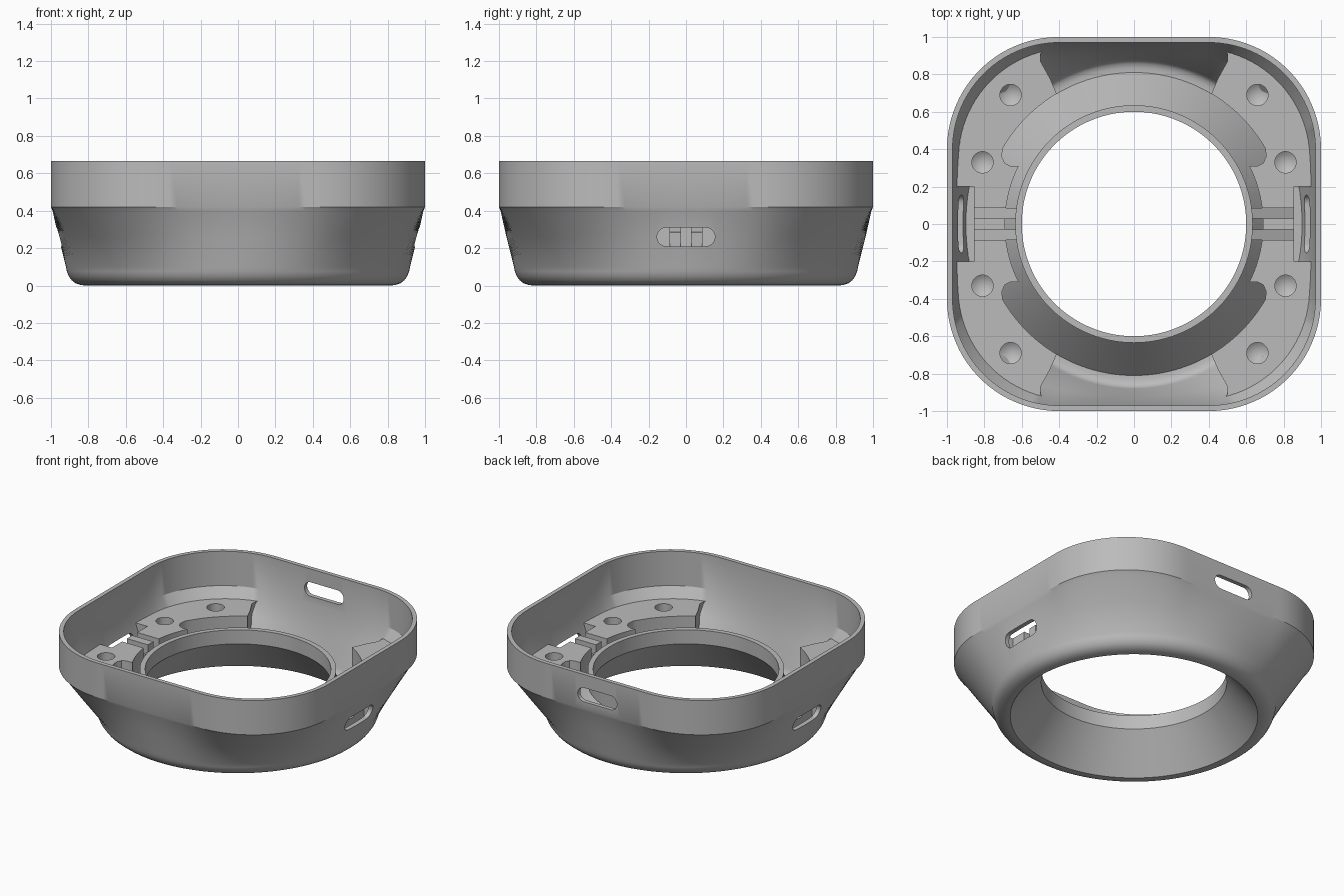
import bpy, bmesh, math
from mathutils import Matrix

if "Cube" in bpy.data.objects:
    bpy.data.objects.remove(bpy.data.objects["Cube"])

N = 180
grey = bpy.data.materials.new("mid_grey")
grey.diffuse_color = (0.5, 0.5, 0.5, 1)
grey.use_nodes = True
grey.node_tree.nodes["Principled BSDF"].inputs["Base Color"].default_value = grey.diffuse_color


def square_radius(a, half, corner):
    """Distance from the centre to a rounded square along angle a."""
    c, s = abs(math.cos(a)), abs(math.sin(a))
    flat = half - corner
    r = half / max(c, s)
    if min(c, s) * r <= flat:
        return r
    b = flat * (c + s)
    return b + math.sqrt(b * b - 2 * flat * flat + corner * corner)


def finish(name, bm):
    bmesh.ops.recalc_face_normals(bm, faces=bm.faces)
    me = bpy.data.meshes.new(name)
    bm.to_mesh(me)
    bm.free()
    me.materials.append(grey)
    ob = bpy.data.objects.new(name, me)
    bpy.context.collection.objects.link(ob)
    return ob


def loft(name, profile):
    """Closed ring; each profile point is (z, circle radius, square half, blend)."""
    bm = bmesh.new()
    rings = []
    for z, rad, half, t in profile:
        ring = []
        for i in range(N):
            a = 2 * math.pi * i / N
            r = rad * (1 - t)
            if t:
                r += t * square_radius(a, half, half - 0.4)
            ring.append(bm.verts.new((r * math.cos(a), r * math.sin(a), z)))
        rings.append(ring)
    for k, ring in enumerate(rings):
        nxt = rings[(k + 1) % len(rings)]
        for i in range(N):
            j = (i + 1) % N
            bm.faces.new((ring[i], ring[j], nxt[j], nxt[i]))
    return finish(name, bm)


def prism(name, pts, lo, hi, axis="z", turn=0):
    """Extruded outline: plan for z, (y, z) for x, (x, z) for y."""
    put = {"z": lambda u, v, w: (u, v, w),
           "x": lambda u, v, w: (w, u, v),
           "y": lambda u, v, w: (u, w, v)}[axis]
    bm = bmesh.new()
    a = [bm.verts.new(put(u, v, lo)) for u, v in pts]
    b = [bm.verts.new(put(u, v, hi)) for u, v in pts]
    bm.faces.new(a)
    bm.faces.new(b[::-1])
    for i in range(len(pts)):
        j = (i + 1) % len(pts)
        bm.faces.new((a[i], b[i], b[j], a[j]))
    bm.transform(Matrix.Rotation(turn, 4, "Z"))
    return finish(name, bm)


def cut(ob, cutter):
    mod = ob.modifiers.new("cut", "BOOLEAN")
    mod.operation, mod.solver, mod.object = "DIFFERENCE", "EXACT", cutter
    bpy.context.view_layer.objects.active = ob
    bpy.ops.object.modifier_apply(modifier=mod.name)
    bpy.data.objects.remove(cutter)


def stadium(zc, half=0.155, r=0.05):
    """Outline of a slot with round ends."""
    pts = []
    for side in (1, -1):
        for k in range(13):
            a = side * math.pi / 2 * -1 + math.pi * k / 12
            pts.append((side * (half - r) + r * math.cos(a), zc + r * math.sin(a)))
    return pts


def mirrored(pts):
    return pts + [(-x, y) for x, y in reversed(pts)]


# Shell: straight rim, loft down to a round foot, conical opening, inner collar
def inner_wall(z, off=0.0):
    return (z, 0.88 + off, 0.97 + off, min(1, (z - 0.08) / 0.34))


shell = loft("housing_shell", [
    (0.665, 0, 1, 1), (0.42, 0, 1, 1), (0.40, 0.92, 0.997, 0.93),
    (0.26, 0.92, 1, 0.5), (0.10, 0.92, 1, 0),
    (0.075, 0.915, 1, 0), (0.05, 0.905, 1, 0), (0.029, 0.89, 1, 0),
    (0.013, 0.87, 1, 0), (0.004, 0.845, 1, 0), (0, 0.82, 1, 0),
    (0, 0.80, 1, 0), (0.25, 0.60, 1, 0), (0.35, 0.60, 1, 0),
    (0.35, 0.635, 1, 0), (0.25, 0.635, 1, 0), (0.04, 0.81, 1, 0),
    (0.04, 0.835, 1, 0), (0.047, 0.857, 1, 0), (0.06, 0.872, 1, 0),
    inner_wall(0.08), inner_wall(0.25), inner_wall(0.42), inner_wall(0.665)])

# Slots: a low one in each side, a high one in the back
for k in (0, math.pi):
    cut(shell, prism("slot_cutter", stadium(0.26), 0.87, 1.1, "x", k))
cut(shell, prism("back_slot_cutter", stadium(0.52), 0.9, 1.1, "y"))

# Mounting shelf filling the space between collar and wall
shelf = loft("mounting_shelf", [
    (0.35, 0.69, 1, 0), (0.193, 0.69, 1, 0), (0.03, 0.825, 1, 0),
    (0.05, 0.875, 1, 0), inner_wall(0.08, 0.01), inner_wall(0.25, 0.01),
    inner_wall(0.35, 0.01)])

# Front and back bays and the curved pockets beside the collar
bay = mirrored([(0.40, 0.55), (0.40, 0.67), (0.415, 0.70), (0.45, 0.78),
                (0.50, 0.87), (0.50, 0.91), (0.47, 0.95), (0.47, 1.1)])
arc = [(0.81 * math.cos(math.radians(d)), 0.81 * math.sin(math.radians(d)))
       for d in range(30, 90, 3)]
pocket = mirrored([(0.60, 0.31), (0.66, 0.31), (0.69, 0.325), (0.707, 0.36)] + arc)
for k in (0, math.pi):
    cut(shelf, prism("bay_cutter", bay, -0.1, 0.5, "z", k))
    cut(shelf, prism("pocket_cutter", pocket, -0.1, 0.5, "z", k))

# Side notches behind the slots, and sloped strap grooves
notch = [(0.855, -0.2), (1.1, -0.2), (1.1, 0.2), (0.855, 0.2)]
groove = [(0.60, 0.343), (0.90, 0.184), (0.90, 0.45), (0.60, 0.45)]
bridge = [(0.625, 0.33), (0.71, 0.285), (0.71, 0.17), (0.625, 0.24)]
for k in (0, math.pi):
    cut(shelf, prism("notch_cutter", notch, 0.15, 0.5, "z", k))
    for y in (-0.085, 0.03):
        cut(shelf, prism("groove_cutter", groove, y, y + 0.055, "y", k))
        prism("strap_bridge", bridge, y, y + 0.055, "y", k)

# Blind screw holes with conical ends
for hx, hy in ((0.66, 0.69), (0.81, 0.33)):
    for sx in (1, -1):
        for sy in (1, -1):
            bm = bmesh.new()
            rings = []
            for z in (0.24, 0.45):
                rings.append([bm.verts.new((sx * hx + 0.057 * math.cos(i * math.pi / 16),
                                            sy * hy + 0.057 * math.sin(i * math.pi / 16), z))
                              for i in range(32)])
            tip = bm.verts.new((sx * hx, sy * hy, 0.2))
            bm.faces.new(rings[1])
            for i in range(32):
                j = (i + 1) % 32
                bm.faces.new((rings[0][i], rings[0][j], rings[1][j], rings[1][i]))
                bm.faces.new((tip, rings[0][j], rings[0][i]))
            cut(shelf, finish("hole_cutter", bm))

# Smooth shading with sharp edges kept
for ob in bpy.context.collection.objects:
    bpy.ops.object.select_all(action="DESELECT")
    ob.select_set(True)
    bpy.context.view_layer.objects.active = ob
    bpy.ops.object.shade_smooth_by_angle(angle=math.radians(30))
